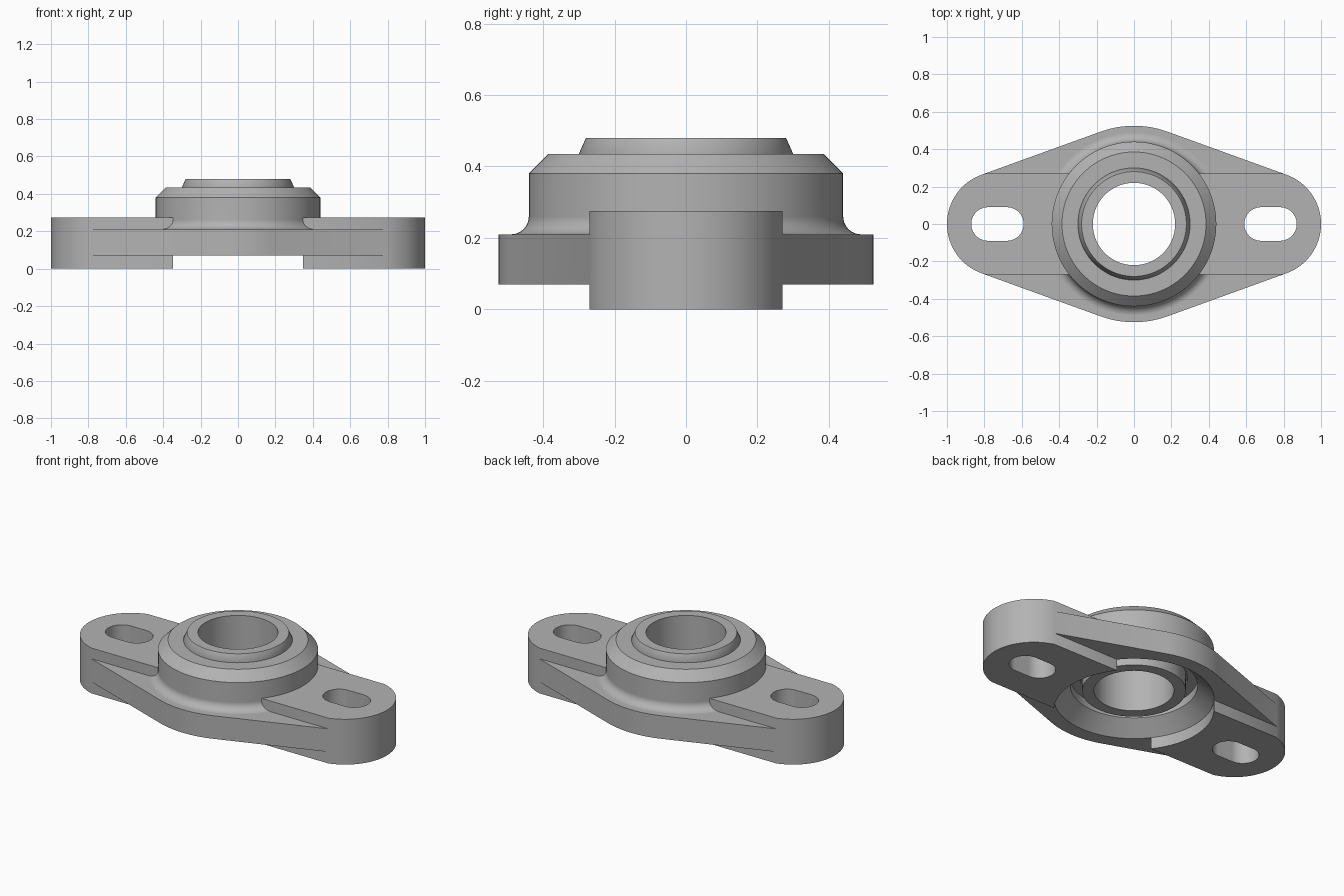
import bpy, bmesh, math

if "Cube" in bpy.data.objects:
    bpy.data.objects.remove(bpy.data.objects["Cube"])

grey = bpy.data.materials.new("cast grey")
grey.diffuse_color = (0.45, 0.45, 0.45, 1)
grey.use_nodes = True
grey.node_tree.nodes["Principled BSDF"].inputs["Base Color"].default_value = grey.diffuse_color


def add(name, bm):
    bmesh.ops.recalc_face_normals(bm, faces=bm.faces)
    me = bpy.data.meshes.new(name)
    bm.to_mesh(me)
    bm.free()
    me.materials.append(grey)
    ob = bpy.data.objects.new(name, me)
    bpy.context.collection.objects.link(ob)
    return ob


def prism(name, pts, z0, z1):
    bm = bmesh.new()
    face = bm.faces.new([bm.verts.new((x, y, z0)) for x, y in pts])
    new = bmesh.ops.extrude_face_region(bm, geom=[face])["geom"]
    bmesh.ops.translate(bm, vec=(0, 0, z1 - z0),
                        verts=[v for v in new if isinstance(v, bmesh.types.BMVert)])
    return add(name, bm)


def lathe(name, profile, n=128):
    """Closed (r, z) profile turned round z; points with r = 0 become poles."""
    bm = bmesh.new()
    rings = []
    for r, z in profile:
        if r == 0:
            rings.append([bm.verts.new((0, 0, z))] * n)
        else:
            rings.append([bm.verts.new((r * math.cos(2 * math.pi * i / n),
                                        r * math.sin(2 * math.pi * i / n), z)) for i in range(n)])
    for a, b in zip(rings, rings[1:] + rings[:1]):
        for i in range(n):
            j = (i + 1) % n
            vs = list(dict.fromkeys([a[i], a[j], b[j], b[i]]))
            if len(vs) > 2:
                bm.faces.new(vs)
    return add(name, bm)


def arc(cx, cy, r, a0, a1, n):
    return [(cx + r * math.cos(math.radians(a0 + (a1 - a0) * i / n)),
             cy + r * math.sin(math.radians(a0 + (a1 - a0) * i / n))) for i in range(n + 1)]


def combine(ob, other, op):
    m = ob.modifiers.new("bool", "BOOLEAN")
    m.operation, m.object, m.solver = op, other, "EXACT"
    bpy.context.view_layer.objects.active = ob
    bpy.ops.object.modifier_apply(modifier=m.name)
    bpy.data.objects.remove(other)


def smooth(ob):
    bpy.ops.object.select_all(action="DESELECT")
    ob.select_set(True)
    bpy.context.view_layer.objects.active = ob
    bpy.ops.object.shade_smooth_by_angle(angle=math.radians(25))
    w = ob.modifiers.new("weighted", "WEIGHTED_NORMAL")
    w.keep_sharp = True


# Flange: rounded rhombus, thinned above and below outside the centre band
R, r, c = 0.525, 0.28, 0.72
t = 90 - math.degrees(math.asin((R - r) / c))
outline = (arc(c, 0, r, -t, t, 40) + arc(0, 0, R, t, 180 - t, 16)
           + arc(-c, 0, r, 180 - t, 180 + t, 40) + arc(0, 0, R, 180 + t, 360 - t, 16))
body = prism("flange_housing", outline, 0, 0.275)
for s in (-1, 1):
    band = [(-1.2, s * 0.27), (1.2, s * 0.27), (1.2, s * 0.8), (-1.2, s * 0.8)]
    for z0, z1 in ((-0.1, 0.07), (0.21, 0.4)):
        combine(body, prism("cutter", band, z0, z1), "DIFFERENCE")

# Raised round housing with a fillet at its foot
fillet = arc(0.49, 0.26, 0.05, 270, 180, 8)
combine(body, lathe("housing", [(0, 0.15), (0.49, 0.15)] + fillet
                    + [(0.44, 0.38), (0.385, 0.435), (0, 0.435)]), "UNION")

# Underside recess, cone and bearing bore
combine(body, lathe("cutter", [(0, -0.1), (0.44, -0.1), (0.44, 0.07), (0.35, 0.15),
                               (0.35, 0.2), (0.295, 0.2), (0.295, 0.6), (0, 0.6)]), "DIFFERENCE")

# Bolt slots
for s in (-1, 1):
    x = s * 0.73
    slot = arc(x + 0.05, 0, 0.09, -90, 90, 24) + arc(x - 0.05, 0, 0.09, 90, 270, 24)
    combine(body, prism("cutter", slot, -0.1, 0.4), "DIFFERENCE")
smooth(body)

# Bearing inner ring
smooth(lathe("bearing_ring", [(0.22, 0.12), (0.285, 0.12), (0.285, 0.22), (0.3, 0.22),
                              (0.3, 0.435), (0.28, 0.48), (0.22, 0.48)]))
